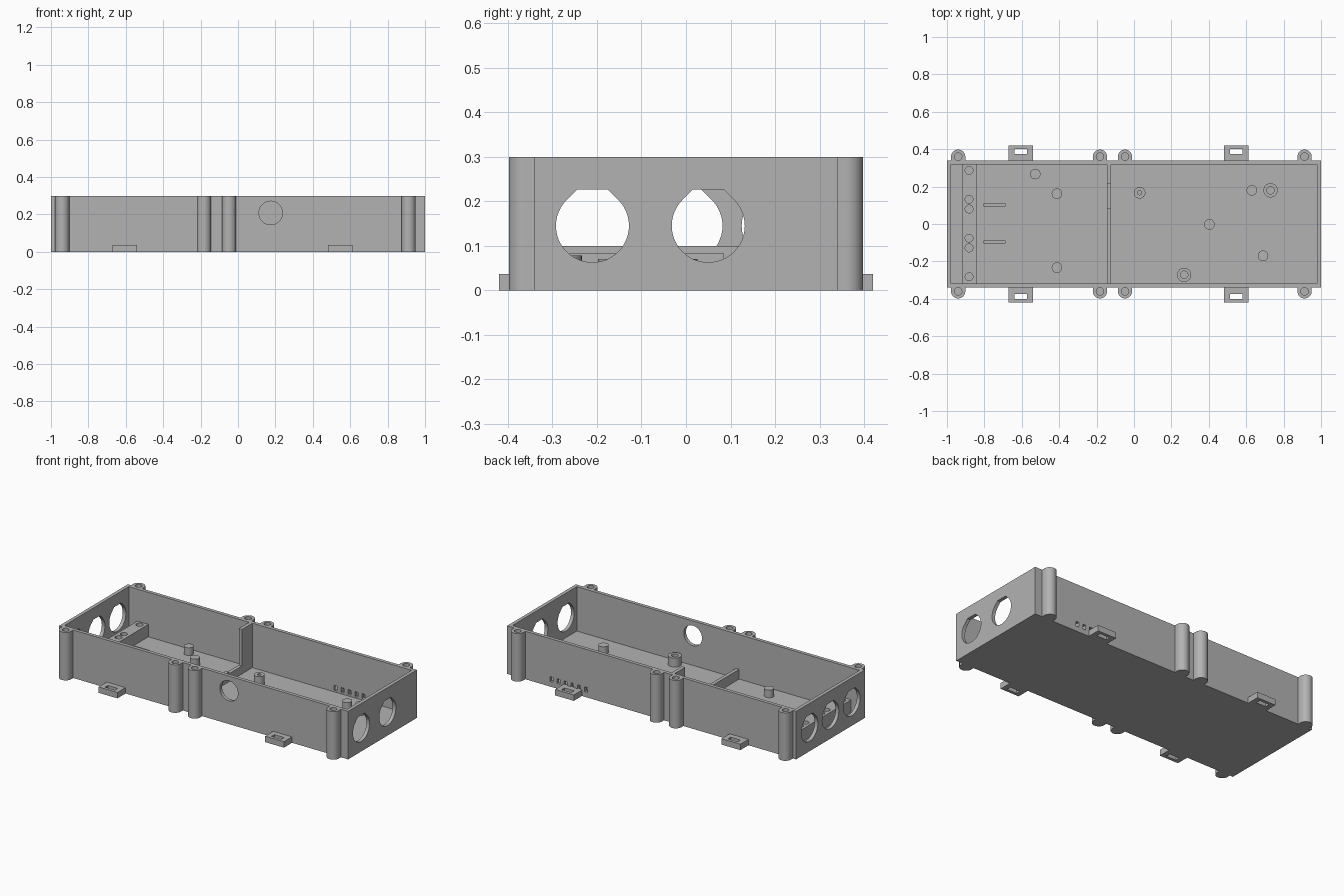
import bpy
import bmesh
from math import sin, cos, pi, radians
from mathutils import Matrix, Vector

if "Cube" in bpy.data.objects:
    bpy.data.objects.remove(bpy.data.objects["Cube"])

grey = bpy.data.materials.new("plain grey plastic")
grey.use_nodes = True
grey.diffuse_color = (0.45, 0.45, 0.45, 1)
grey.node_tree.nodes["Principled BSDF"].inputs["Base Color"].default_value = grey.diffuse_color

# Main dimensions
HALF_Y, WALL, FLOOR, HEIGHT = 0.34, 0.022, 0.022, 0.3
INNER_Y = HALF_Y - WALL
DIVIDER = (-0.145, -0.123)


def box(bm, x, y, z):
    """Add a box given its (min, max) along each axis."""
    size = Vector((x[1] - x[0], y[1] - y[0], z[1] - z[0]))
    mid = Vector((sum(x) / 2, sum(y) / 2, sum(z) / 2))
    bmesh.ops.create_cube(bm, size=1, matrix=Matrix.Translation(mid) @ Matrix.Diagonal(size.to_4d()))


def prism(bm, outline, direction):
    """Extrude a closed outline along a direction."""
    face = bm.faces.new([bm.verts.new(p) for p in outline])
    top = bmesh.ops.extrude_face_region(bm, geom=[face])["geom"]
    moved = [v for v in top if isinstance(v, bmesh.types.BMVert)]
    bmesh.ops.translate(bm, verts=moved, vec=direction)


def rod(bm, x, y, r, z, sides=32):
    """Add an upright cylinder."""
    prism(bm, [(x + r * cos(2 * pi * i / sides), y + r * sin(2 * pi * i / sides), z[0])
               for i in range(sides)], (0, 0, z[1] - z[0]))


def finish(name, bm):
    bmesh.ops.recalc_face_normals(bm, faces=bm.faces)
    mesh = bpy.data.meshes.new(name)
    bm.to_mesh(mesh)
    bm.free()
    obj = bpy.data.objects.new(name, mesh)
    bpy.context.collection.objects.link(obj)
    mesh.materials.append(grey)
    return obj


def cut(obj, bm):
    """Subtract the cutter mesh from the object and discard it."""
    cutter = finish("cutter", bm)
    cutter.hide_render = True
    mod = obj.modifiers.new("cut", 'BOOLEAN')
    mod.operation, mod.solver, mod.object = 'DIFFERENCE', 'EXACT', cutter
    select(obj)
    bpy.ops.object.modifier_apply(modifier=mod.name)
    bpy.data.objects.remove(cutter)


def select(obj):
    bpy.ops.object.select_all(action='DESELECT')
    obj.select_set(True)
    bpy.context.view_layer.objects.active = obj


def smooth(obj):
    select(obj)
    bpy.ops.object.shade_smooth_by_angle(angle=radians(30))


# Open case with floor and four walls
bm = bmesh.new()
box(bm, (-1, 1), (-HALF_Y, HALF_Y), (0, HEIGHT))
case = finish("case", bm)
bm = bmesh.new()
box(bm, (-1 + WALL, 1 - WALL), (-INNER_Y, INNER_Y), (FLOOR, HEIGHT + 0.1))
cut(case, bm)

# Cable openings: round below, with a flat chamfered top
bm = bmesh.new()
R, CZ = 0.082, 0.145
for side, centres in ((1, (-0.21, 0.05)), (-1, (-0.21, 0, 0.207))):
    for cy in centres:
        arc = [radians(135 + 270 * i / 36) for i in range(37)]
        pts = [(R * cos(a), R * sin(a)) for a in arc]
        flat = R * (2 ** 0.5 - 1)
        pts += [(flat, R), (-flat, R)]
        prism(bm, [(side * 0.95, cy + u, CZ + v) for u, v in pts], (side * 0.1, 0, 0))

# Round opening in the front wall
prism(bm, [(0.175 + 0.063 * cos(2 * pi * i / 40), -0.38, 0.208 + 0.063 * sin(2 * pi * i / 40))
           for i in range(40)], (0, 0.08, 0))

# Row of vents low in the back wall
for i in range(6):
    x = 0.453 + i * 0.048
    box(bm, (x - 0.01, x + 0.01), (0.3, 0.38), (0.032, 0.062))
cut(case, bm)
smooth(case)

# Screw pillars along the long sides, with blind holes
bm, holes = bmesh.new(), bmesh.new()
for x in (-0.94, -0.182, -0.048, 0.912):
    for s in (-1, 1):
        arc = [(x + 0.038 * cos(pi * i / 18), s * (0.36 + 0.038 * sin(pi * i / 18))) for i in range(19)]
        arc += [(x - 0.038, s * 0.33), (x + 0.038, s * 0.33)]
        prism(bm, [(u, v, 0) for u, v in arc], (0, 0, HEIGHT))
        rod(holes, x, s * 0.36, 0.02, (0.15, HEIGHT + 0.1))
pillars = finish("screw_pillars", bm)
cut(pillars, holes)
smooth(pillars)

# Slotted mounting tabs
bm, holes = bmesh.new(), bmesh.new()
for x in (-0.605, 0.547):
    for s in (-1, 1):
        box(bm, (x - 0.065, x + 0.065), sorted((s * 0.33, s * 0.42)), (0, 0.037))
        box(holes, (x - 0.034, x + 0.034), sorted((s * 0.373, s * 0.401)), (-0.1, 0.1))
cut(finish("mounting_tabs", bm), holes)

# Clamp block across the right end, with screw holes
bm, holes = bmesh.new(), bmesh.new()
box(bm, (-0.92, -0.843), (-INNER_Y, INNER_Y), (0.015, 0.1))
for y in (-0.282, -0.128, -0.076, 0.08, 0.132, 0.287):
    rod(holes, -0.882, y, 0.021, (0.04, 0.2))
block = finish("clamp_block", bm)
cut(block, holes)
smooth(block)

# Divider: low sill, raised lip and full-height stub at the back
for name, y, top in (("divider_lip", (-INNER_Y, 0.085), 0.083),
                     ("divider_sill", (0.085, 0.215), 0.072),
                     ("divider_stub", (0.215, INNER_Y + 0.005), HEIGHT)):
    bm = bmesh.new()
    box(bm, DIVIDER, y, (0.015, top))
    finish(name, bm)

# Pair of floor ribs
bm = bmesh.new()
for y in (-0.095, 0.102):
    box(bm, (-0.805, -0.688), (y - 0.008, y + 0.008), (0.015, 0.06))
finish("floor_ribs", bm)

# Solid standoffs
bm = bmesh.new()
for x, y in ((-0.528, 0.267), (-0.412, 0.162), (-0.412, -0.233),
             (0.403, -0.002), (0.63, 0.18), (0.69, -0.17)):
    rod(bm, x, y, 0.028, (0.015, 0.07))
smooth(finish("standoffs", bm))

# Drilled standoffs
bm, holes = bmesh.new(), bmesh.new()
for x, y, r, bore in ((0.03, 0.167, 0.031, 0.011), (0.73, 0.18, 0.038, 0.02), (0.268, -0.272, 0.038, 0.02)):
    rod(bm, x, y, r, (0.015, 0.078))
    rod(holes, x, y, bore, (0.03, 0.15))
bosses = finish("drilled_standoffs", bm)
cut(bosses, holes)
smooth(bosses)
